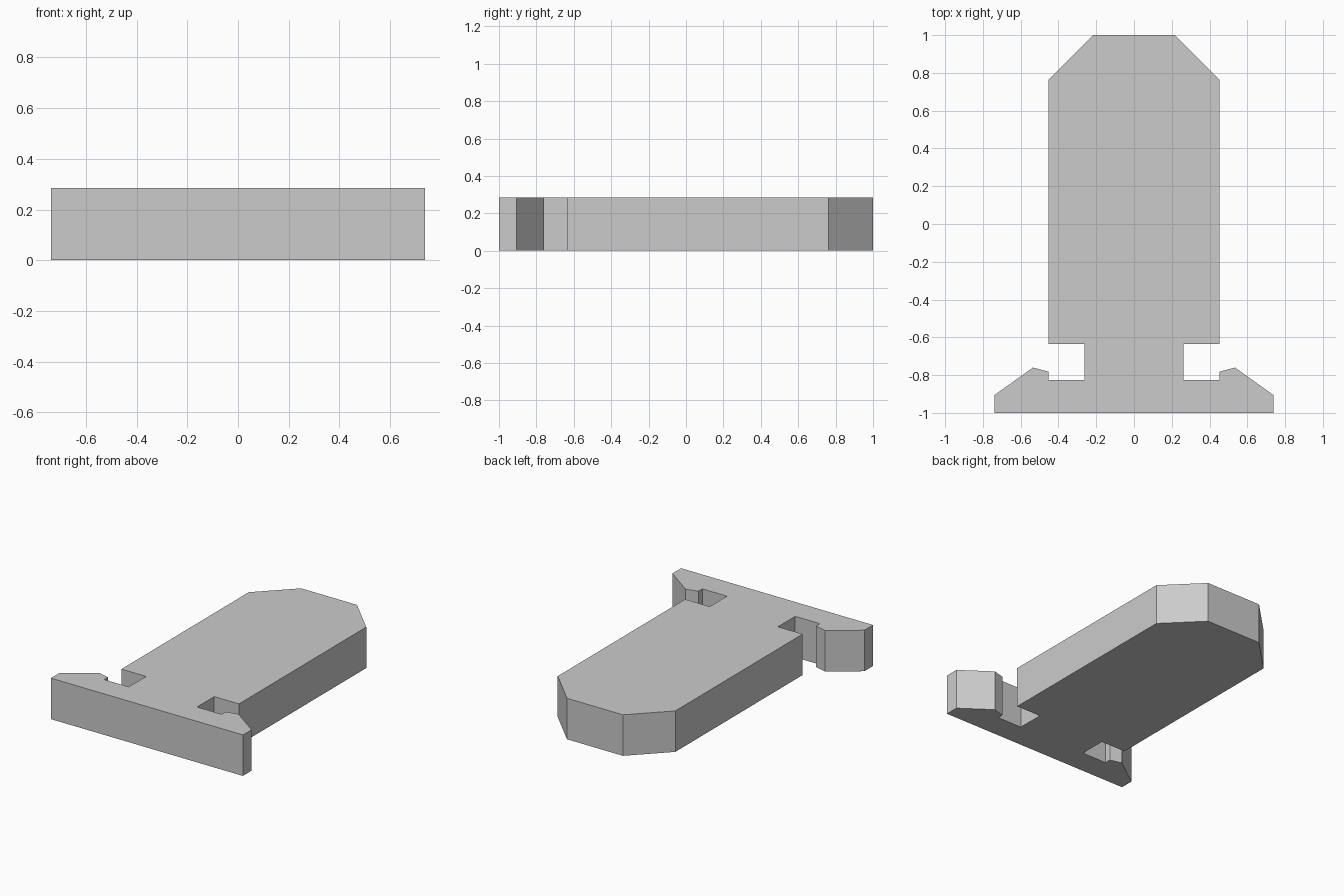
import bpy
import bmesh

cube = bpy.data.objects.get("Cube")
if cube:
    bpy.data.objects.remove(cube, do_unlink=True)

HEIGHT = 0.285

# Single flat colour
grey = bpy.data.materials.new("plain_grey")
grey.use_nodes = True
colour = (0.6, 0.6, 0.6, 1.0)
grey.diffuse_color = colour
grey.node_tree.nodes["Principled BSDF"].inputs["Base Color"].default_value = colour

# Left half of the outline, from the front edge to the back edge
half = [
    (0.738, -1.0), (0.738, -0.905),                      # wing tip
    (0.535, -0.76), (0.452, -0.782), (0.452, -0.825),    # hooked wing
    (0.262, -0.825), (0.262, -0.635),                    # neck notch
    (0.452, -0.635), (0.452, 0.763), (0.215, 1.0),       # body and chamfer
]
outline = half + [(-x, y) for x, y in reversed(half)]

# Extrude the mirrored outline into a solid plate
bm = bmesh.new()
base = bm.faces.new([bm.verts.new((x, y, 0)) for x, y in outline])
top = bmesh.ops.extrude_face_region(bm, geom=[base], use_keep_orig=True)
bmesh.ops.translate(bm, vec=(0, 0, HEIGHT),
                    verts=[v for v in top["geom"] if isinstance(v, bmesh.types.BMVert)])
bmesh.ops.recalc_face_normals(bm, faces=bm.faces)

mesh = bpy.data.meshes.new("notched_plate")
bm.to_mesh(mesh)
bm.free()
mesh.materials.append(grey)
plate = bpy.data.objects.new("notched_plate", mesh)
bpy.context.collection.objects.link(plate)
